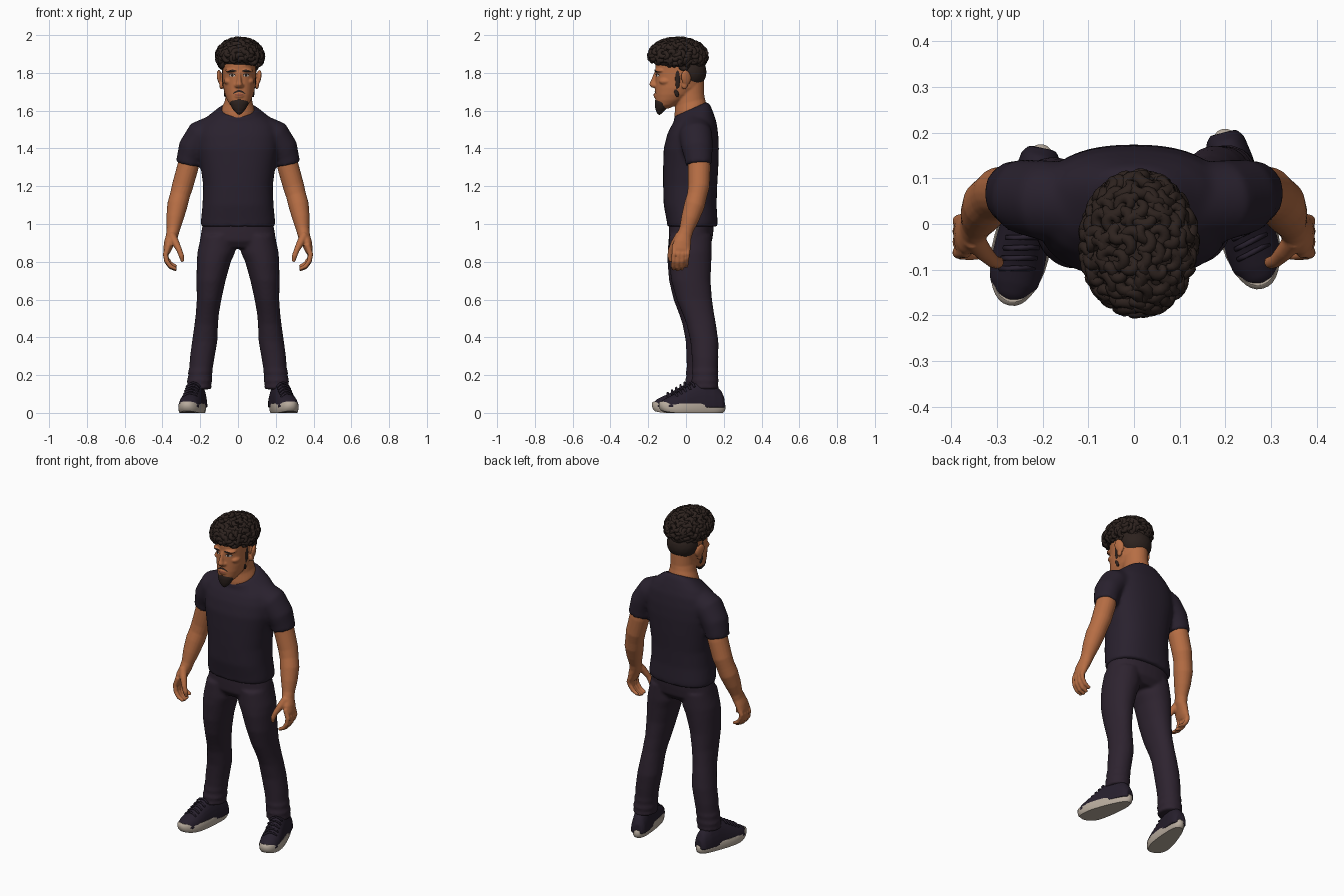
import bpy, bmesh, math, random
from mathutils import Vector, Matrix
from mathutils.bvhtree import BVHTree

random.seed(4)

def mat(name, r, g, b):
    m = bpy.data.materials.new(name)
    m.diffuse_color = (r, g, b, 1)
    return m

SKIN = mat("skin", 0.47, 0.155, 0.058)
HAIR = mat("hair", 0.026, 0.016, 0.013)
SHIRT = mat("shirt_cloth", 0.022, 0.015, 0.027)
PANTS = mat("trouser_cloth", 0.027, 0.017, 0.029)
SHOE = mat("shoe_cloth", 0.020, 0.014, 0.026)
SOLE = mat("sole_rubber", 0.48, 0.41, 0.34)
LIP = mat("lips", 0.27, 0.075, 0.04)
WHITE = mat("eye_white", 0.55, 0.48, 0.42)

def loft(bm, rings, n=28, p=2.0, flat=True):
    """Closed loft of (x, y, z, rx, ry[, tilt]); flat rings are horizontal, others follow the path."""
    pts = [Vector(r[:3]) for r in rings]
    loops = []
    for i, r in enumerate(rings):
        t = (pts[min(i + 1, len(pts) - 1)] - pts[max(i - 1, 0)]).normalized()
        u, v = Vector((1, 0, 0)), Vector((0, 1, r[5] if len(r) > 5 else 0))
        if not flat:
            u = (u - t * u.dot(t)).normalized()
            v = t.cross(u)
        loop = []
        for k in range(n):
            c, s = math.cos(math.tau * k / n), math.sin(math.tau * k / n)
            a = math.copysign(abs(c) ** (2 / p), c) * r[3]
            b = math.copysign(abs(s) ** (2 / p), s) * r[4]
            loop.append(bm.verts.new(pts[i] + u * a + v * b))
        loops.append(loop)
    for a, b in zip(loops, loops[1:]):
        for k in range(n):
            bm.faces.new((a[k], a[(k + 1) % n], b[(k + 1) % n], b[k]))
    bm.faces.new(loops[0])
    bm.faces.new(loops[-1])
    return [v for l in loops for v in l]

def blob(bm, c, r, rot=(0, 0, 0)):
    m = Matrix.Translation(c)
    for a, ax in zip(rot, "XYZ"):
        m = m @ Matrix.Rotation(a, 4, ax)
    bmesh.ops.create_icosphere(bm, subdivisions=3, radius=1, matrix=m @ Matrix.Diagonal((*r, 1)))

def bake(ob):
    bpy.context.view_layer.update()
    me = bpy.data.meshes.new_from_object(ob.evaluated_get(bpy.context.evaluated_depsgraph_get()))
    ob.modifiers.clear()
    return me

def finish(bm, name, material, voxel=0, smooth=4):
    bmesh.ops.recalc_face_normals(bm, faces=bm.faces)
    me = bpy.data.meshes.new(name)
    bm.to_mesh(me)
    bm.free()
    ob = bpy.data.objects.new(name, me)
    bpy.context.collection.objects.link(ob)
    if voxel:
        r = ob.modifiers.new("fuse", 'REMESH')
        r.mode, r.voxel_size = 'VOXEL', voxel
        s = ob.modifiers.new("soften", 'SMOOTH')
        s.factor, s.iterations = 0.5, smooth
        ob.data = bake(ob)
    ob.data.materials.clear()
    ob.data.materials.append(material)
    ob.data.polygons.foreach_set("use_smooth", [True] * len(ob.data.polygons))
    return ob

HX = 0.006  # head centre

# Shirt: torso and sleeves fused together
bm = bmesh.new()
loft(bm, [(0, .033, .985, .196, .132), (0, .033, 1.01, .197, .134), (0, .022, 1.10, .188, .140),
          (0, .022, 1.20, .184, .143), (0, .025, 1.30, .197, .146), (0, .028, 1.40, .215, .146),
          (0, .035, 1.47, .215, .136), (0, .040, 1.525, .20, .122, .1), (0, .042, 1.565, .165, .104, .2),
          (0, .032, 1.595, .118, .095, .4), (0, .022, 1.607, .094, .089, .45)], 40, 2.4)
for s in (-1, 1):
    loft(bm, [(s * .12, .045, 1.505, .075, .085), (s * .195, .052, 1.468, .084, .088),
              (s * .243, .060, 1.40, .075, .082), (s * .257, .066, 1.35, .067, .073),
              (s * .264, .068, 1.315, .067, .070)], flat=False)
finish(bm, "shirt", SHIRT, .011, 5)

# Trousers: hips and two legs, one leg a little further back
bm = bmesh.new()
loft(bm, [(0, .03, 1.03, .18, .12), (0, .027, .96, .194, .118), (0, .024, .91, .202, .114),
          (0, .022, .872, .19, .085)], 36, 2.3)
for s in (-1, 1):
    leg = [(.105, .022, .94, .09, .112), (.115, .02, .85, .10, .114), (.128, .018, .80, .09, .112),
           (.143, .02, .70, .077, .104), (.153, .036, .60, .065, .094), (.163, .057, .52, .061, .083),
           (.168, .07, .47, .062, .078), (.176, .085, .38, .067, .074), (.19, .087, .29, .065, .07),
           (.196, .086, .235, .062, .067), (.2, .085, .215, .066, .071), (.201, .085, .195, .061, .066),
           (.203, .084, .172, .068, .073), (.205, .084, .152, .063, .068), (.206, .083, .125, .068, .074)]
    loft(bm, [(s * x, y + s * .02 * (1 - z), z, rx, ry) for x, y, z, rx, ry in leg], p=2.1)
finish(bm, "trousers", PANTS, .0095, 3)

# Arms with fingers and thumb
for s, side in ((-1, "left"), (1, "right")):
    bm = bmesh.new()
    tube = lambda pts, n=20: loft(bm, [(s * q[0], *q[1:]) for q in pts], n, flat=False)
    tube([(.24, .065, 1.42, .052, .055), (.266, .07, 1.30, .057, .060), (.294, .068, 1.20, .056, .057),
          (.308, .058, 1.15, .053, .053), (.321, .045, 1.10, .054, .055), (.334, .022, 1.03, .046, .048),
          (.343, .002, .97, .035, .038), (.350, -.01, .935, .032, .040), (.364, -.02, .90, .028, .047),
          (.374, -.024, .865, .022, .048), (.378, -.025, .845, .015, .042)])
    for k in range(4):
        y, d = -.060 + k * .0235, (.004, 0, .004, .018)[k]
        tube([(.366, y, .89, .015, .014), (.384, y - .003, .84, .0145, .0135),
              (.378, y - .006, .80 + d, .013, .0125), (.358, y - .008, .772 + d, .012, .0115),
              (.325, y - .008, .756 + d, .009, .009)], 12)
    tube([(.352, -.03, .94, .024, .026), (.330, -.06, .90, .020, .020), (.310, -.080, .86, .015, .016),
          (.299, -.085, .83, .0145, .014), (.293, -.080, .80, .009, .009)], 14)
    finish(bm, side + "_arm", SKIN, .0052, 3)

# Head, neck, nose, brow ridge and ears fused
bm = bmesh.new()
loft(bm, [(HX, -.118, 1.612, .028, .030), (HX, -.105, 1.63, .048, .052), (HX, -.085, 1.655, .063, .077),
          (HX, -.062, 1.685, .075, .102), (HX, -.043, 1.72, .083, .120), (HX, -.032, 1.78, .087, .130),
          (HX, -.036, 1.84, .089, .127), (HX, -.04, 1.90, .084, .112), (HX, -.04, 1.945, .055, .075)], 36, 2.2)
loft(bm, [(0, .03, 1.50, .085, .07, .3), (0, .025, 1.575, .089, .085, .45), (0, .022, 1.613, .086, .083, .4),
          (.002, .022, 1.645, .074, .078, .25), (HX, .02, 1.69, .068, .076), (HX, .015, 1.76, .068, .08)])
loft(bm, [(HX, -.152, 1.81, .010, .012), (HX, -.160, 1.785, .010, .016), (HX, -.166, 1.755, .013, .022),
          (HX, -.171, 1.738, .019, .025), (HX, -.165, 1.722, .017, .017)], 16)
blob(bm, (HX, -.148, 1.68), (.03, .024, .02))
for s in (-1, 1):
    blob(bm, (HX + s * .016, -.160, 1.733), (.010, .014, .010))
    blob(bm, (HX + s * .040, -.140, 1.812), (.034, .026, .011), (0, 0, s * .35))
    blob(bm, (HX + s * .055, -.108, 1.755), (.026, .035, .020))
    blob(bm, (HX + s * .102, .0, 1.775), (.012, .028, .042), (.15, s * .2, s * .35))
    blob(bm, (HX + s * .094, -.008, 1.735), (.011, .017, .022))
head = finish(bm, "head", SKIN, .005, 3)
tree = BVHTree.FromPolygons([v.co for v in head.data.vertices], [p.vertices[:] for p in head.data.polygons])

# Thin face details draped over the head
def patch(name, x, z, w, h, material, slope=0, bend=0, lift=.002):
    bm = bmesh.new()
    def pt(a, f):
        dx = w * f * math.cos(a)
        px, pz = HX + x + dx, z + h * f * math.sin(a) + slope * dx - bend * dx * dx
        hit = tree.ray_cast(Vector((px, -.5, pz)), Vector((0, 1, 0)))[0]
        return bm.verts.new((px, (hit.y if hit else -.14) - lift, pz))
    rings = [[pt(math.tau * k / 20, f) for k in range(20)] for f in (.25, .5, .75, 1)]
    bm.faces.new(rings[0])
    for a, b in zip(rings, rings[1:]):
        for k in range(20):
            bm.faces.new((a[k], b[k], b[(k + 1) % 20], a[(k + 1) % 20]))
    finish(bm, name, material)

for s, side in ((-1, "left"), (1, "right")):
    patch(side + "_eyebrow", s * .039, 1.811, .025, .006, HAIR, -s * .08, 6)
    patch(side + "_eyelid", s * .037, 1.788, .018, .0085, HAIR, lift=.0015)
    patch(side + "_eye", s * .037, 1.786, .0155, .006, WHITE, lift=.0025)
    patch(side + "_iris", s * .036, 1.7865, .006, .006, HAIR, lift=.0035)
patch("moustache", 0, 1.704, .034, .0055, HAIR, bend=14)
patch("mouth", 0, 1.684, .024, .006, LIP)

# Goatee
bm = bmesh.new()
loft(bm, [(HX, -.142, 1.578, .006, .006), (HX, -.139, 1.592, .022, .018), (HX, -.132, 1.612, .038, .031),
          (HX, -.124, 1.638, .050, .042), (HX, -.120, 1.655, .050, .044), (HX, -.118, 1.668, .036, .040)], 24)
finish(bm, "goatee", HAIR, .006, 2)

# Hair mass: crown, nape and sideburns
bm = bmesh.new()
C, R = Vector((.01, -.043, 1.888)), Vector((.112, .142, .084))
blob(bm, C, R)
blob(bm, (HX, .022, 1.805), (.092, .087, .088))
for s in (-1, 1):
    blob(bm, (HX + s * .079, -.044, 1.775), (.012, .017, .065))
    blob(bm, (HX + s * .074, -.052, 1.70), (.008, .014, .035), (.35, 0, 0))
finish(bm, "hair_mass", HAIR, .007, 2)

# Curls: short tapered spirals spread over the crown
cu = bpy.data.curves.new("curls", 'CURVE')
cu.dimensions, cu.bevel_depth, cu.bevel_resolution, cu.use_fill_caps = '3D', .0125, 2, True
N = 190
for i in range(N):
    dz = 1 - 1.6 * (i + .5) / N
    q, a = math.sqrt(1 - dz * dz), i * 2.39996
    d = Vector((q * math.cos(a), q * math.sin(a), dz))
    pos = C + Vector((d.x * R.x, d.y * R.y, d.z * R.z))
    if pos.z < 1.868 and pos.y < -.10 or pos.z < 1.835 and pos.y < .03:
        continue
    nrm = Vector((d.x / R.x, d.y / R.y, d.z / R.z)).normalized()
    u = nrm.orthogonal().normalized()
    v = nrm.cross(u)
    ph, turn, rad = random.uniform(0, 6.28), random.choice((-1, 1)), random.uniform(.016, .025)
    sp = cu.splines.new('POLY')
    sp.points.add(9)
    for k in range(10):
        f = k / 9
        w, rr = ph + turn * f * 4.6, rad * (1 - .45 * f)
        co = pos + (u * math.cos(w) + v * math.sin(w)) * rr + nrm * (.012 * math.sin(f * 2.6) - .003)
        sp.points[k].co = (*co, 1)
        sp.points[k].radius = .45 + .6 * math.sin(math.pi * min(1, .2 + f * .75))
tmp = bpy.data.objects.new("curl_guides", cu)
bpy.context.collection.objects.link(tmp)
bm = bmesh.new()
bm.from_mesh(bake(tmp))
bpy.data.objects.remove(tmp)
finish(bm, "hair_curls", HAIR)

# Shoes: sole, upper and laces, turned outwards
def width(y):
    return .052 + .016 * max(0, min(1, (.08 - y) / .16))

for side, x, y, ang in (("left", -.236, -.002, -.21), ("right", .237, .033, .25)):
    place = Matrix.Translation((x, y, 0)) @ Matrix.Rotation(ang, 4, 'Z')
    bm = bmesh.new()
    for v in loft(bm, [(0, 0, z, f, .18 * f) for z, f in ((0, .93), (.008, .98), (.02, 1), (.042, 1), (.05, .95))], 40, 2.3):
        v.co.x *= width(v.co.y)
        v.co.z += .014 * max(0, (-v.co.y - .09) / .09) ** 2
    bm.transform(place)
    sole = finish(bm, side + "_sole", SOLE)
    sole.data.polygons[-1].use_smooth = sole.data.polygons[-2].use_smooth = False
    top = [(.172, .085, .030), (.155, .12, .043), (.11, .16, .050), (.06, .175, .053), (.01, .158, .055),
           (-.04, .132, .059), (-.09, .102, .061), (-.13, .085, .054), (-.158, .07, .038), (-.172, .055, .018)]
    bm = bmesh.new()
    for v in loft(bm, [(0, yy, .03, w, h - .03) for yy, h, w in top], 28, 2.2, False):
        v.co.z = max(v.co.z, .028)
    bm.transform(place)
    finish(bm, side + "_shoe", SHOE, .006, 3)
    bm = bmesh.new()
    for k in range(5):
        yy = -.005 - k * .023
        h = .160 - k * .0135
        loft(bm, [(t * .036, yy + .008 * t, h - .022 * t * t, .006, .006) for t in (-1, -.5, 0, .5, 1)], 8, 2, False)
    bm.transform(place)
    finish(bm, side + "_laces", SHOE)
